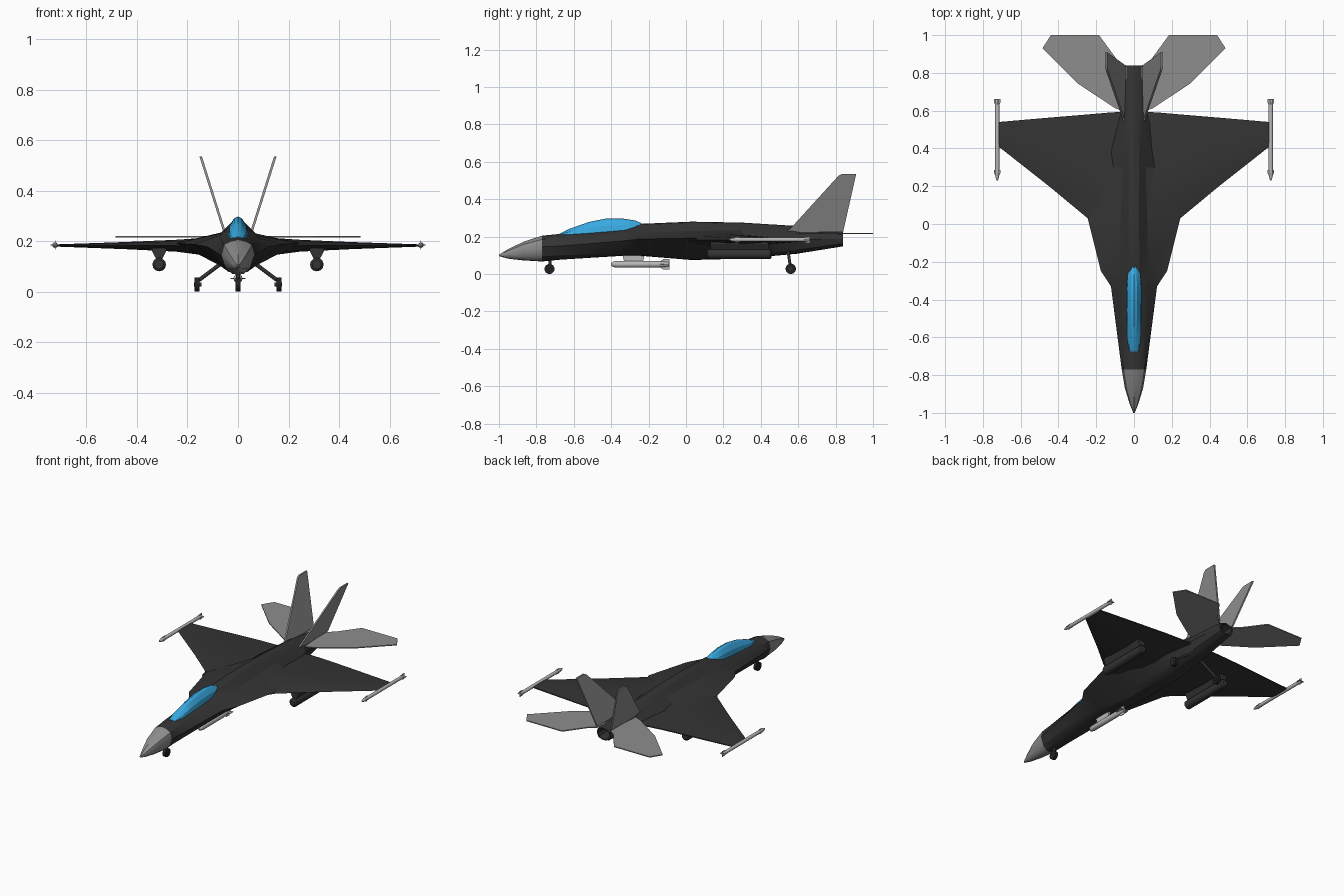
import bpy, bmesh, math
from mathutils import Vector

if "Cube" in bpy.data.objects:
    bpy.data.objects.remove(bpy.data.objects["Cube"])


def material(name, rgb):
    m = bpy.data.materials.new(name)
    m.diffuse_color = (*rgb, 1)
    m.use_nodes = True
    m.node_tree.nodes["Principled BSDF"].inputs["Base Color"].default_value = m.diffuse_color
    return m


DARK = material("charcoal", (0.034, 0.034, 0.034))
GREY = material("mid grey", (0.27, 0.27, 0.27))
LIGHT = material("light grey", (0.48, 0.48, 0.48))
BLUE = material("canopy blue", (0.04, 0.40, 0.75))
BLACK = material("tyre black", (0.015, 0.015, 0.015))


def loft(name, rings, mat, mirror=False, smooth=25):
    """Skin a list of equal-length rings and cap both ends."""
    bm = bmesh.new()
    vs = [[bm.verts.new(p) for p in r] for r in rings]
    n = len(vs[0])
    for a, b in zip(vs, vs[1:]):
        for i in range(n):
            bm.faces.new((a[i], a[(i + 1) % n], b[(i + 1) % n], b[i]))
    bm.faces.new(vs[0])
    bm.faces.new(vs[-1])
    bmesh.ops.recalc_face_normals(bm, faces=bm.faces)
    me = bpy.data.meshes.new(name)
    bm.to_mesh(me)
    bm.free()
    me.materials.append(mat)
    ob = bpy.data.objects.new(name, me)
    bpy.context.collection.objects.link(ob)
    if mirror:
        ob.modifiers.new("mirror", "MIRROR")
    if smooth:
        bpy.ops.object.select_all(action="DESELECT")
        ob.select_set(True)
        bpy.context.view_layer.objects.active = ob
        bpy.ops.object.shade_smooth_by_angle(angle=math.radians(smooth))
    return ob


def sym(y, half):
    """Full ring at y from a right-hand half profile, top to bottom."""
    return [(x, y, z) for x, z in half] + [(-x, y, z) for x, z in half[-2:0:-1]]


def turned(name, profile, cx, cz, mat, mirror=False, n=12):
    """Round body along y from (y, radius) pairs."""
    rings = [[(cx + r * math.cos(2 * math.pi * i / n), y, cz + r * math.sin(2 * math.pi * i / n))
              for i in range(n)] for y, r in profile]
    return loft(name, rings, mat, mirror, 35)


def rod(name, p, q, r, mat, mirror=False, n=10):
    p, q = Vector(p), Vector(q)
    rot = (q - p).to_track_quat("Z", "Y")
    circle = [rot @ Vector((r * math.cos(2 * math.pi * i / n), r * math.sin(2 * math.pi * i / n), 0))
              for i in range(n)]
    return loft(name, [[c + e for c in circle] for e in (p, q)], mat, mirror, 40)


def plate(name, pts, offset, mat, mirror=False):
    """Flat outline thickened by +-offset."""
    o = Vector(offset)
    return loft(name, [[Vector(p) + s * o for p in pts] for s in (-1, 1)], mat, mirror, 0)


# fuselage: y, top, bottom, spine half width, shoulder, chine edge, lower corner
def section(y, zt, zb, s, shx, shz, ex, ez, bx, bz):
    return sym(y, [(0, zt), (s, zt - 0.006), (shx, shz), (ex, ez), (bx, bz), (bx * 0.5, zb + 0.003), (0, zb)])


joint = section(-0.77, .205, .067, .028, .055, .185, .065, .145, .048, .095)
body = [joint,
        section(-0.67, .215, .077, .032, .060, .193, .078, .150, .054, .100),
        section(-0.33, .243, .098, .034, .072, .215, .122, .178, .070, .115),
        section(-0.25, .268, .098, .030, .075, .222, .175, .187, .075, .118),
        section(0.03, .280, .075, .026, .070, .230, .245, .192, .075, .105),
        section(0.30, .275, .082, .026, .062, .235, .150, .185, .070, .105),
        section(0.59, .257, .108, .028, .054, .235, .068, .185, .056, .128),
        section(0.84, .226, .148, .024, .044, .210, .050, .187, .040, .163)]
for y, k in ((0.84, 0.82), (0.76, 0.7)):    # hollow nozzle
    body.append([(x * k, y, 0.187 + (z - 0.187) * k) for x, _, z in body[7]])
loft("fuselage", body, DARK)

# nose cone
loft("nose_cone", [
    section(-1.0, .104, .096, .001, .003, .102, .004, .100, .003, .098),
    section(-0.95, .134, .082, .009, .019, .125, .024, .110, .017, .090),
    section(-0.87, .172, .073, .020, .040, .158, .048, .128, .034, .090),
    joint], GREY, smooth=40)

# canopy
canopy = []
for y, zb, zt, w in ((-.675, .208, .216, .024), (-.62, .208, .243, .036), (-.52, .215, .278, .039),
                     (-.43, .220, .296, .040), (-.34, .228, .297, .040), (-.27, .240, .286, .037),
                     (-.23, .252, .268, .026)):
    h = zt - zb
    canopy.append(sym(y, [(0, zt), (w * .38, zt - h * .1), (w * .85, zt - h * .5), (w, zb), (0, zb)]))
loft("canopy", canopy, BLUE, smooth=20)

# wings: spanwise sections x, leading y, trailing y, top z, bottom z
wing = []
for x, a, b, t, u in ((.05, -.27, .595, .225, .125), (.13, -.13, .590, .213, .143),
                      (.245, .03, .580, .205, .158), (.45, .20, .563, .196, .168),
                      (.717, .41, .540, .187, .178)):
    m, c = (t + u) / 2, b - a
    wing.append([(x, a, m), (x, a + c * .2, m + (t - m) * .75), (x, a + c * .5, t), (x, b, m + .003),
                 (x, b, m - .003), (x, a + c * .5, u), (x, a + c * .2, m + (u - m) * .75)])
loft("wings", wing, DARK, True)

# twin canted fins
fin = [(y, z) for y, z in ((.53, .225), (.56, .245), (.815, .525), (.835, .535), (.91, .535), (.84, .225))]
plate("vertical_tails", [(.05 + (z - .225) * .315, y, z) for y, z in fin], (.005, 0, 0), GREY, True)

# stabilators
plate("tailplanes", [(x, y, .217) for x, y in ((.04, .59), (.10, .613), (.30, .745), (.485, .93),
                                               (.44, 1.0), (.185, 1.0), (.09, .87), (.04, .83))],
      (0, 0, .003), GREY, True)


def cross_fins(name, cx, cz, y0, y1, span, mat, mirror=False):
    """Two pairs of swept fins in a cross."""
    out = [(0, y0), (span, y0 + (y1 - y0) * .6), (span, y1), (-span, y1), (-span, y0 + (y1 - y0) * .6)]
    plate(name + "_flat", [(cx + s, y, cz) for s, y in out], (0, 0, .0015), mat, mirror)
    plate(name + "_upright", [(cx, y, cz + s) for s, y in out], (.0015, 0, 0), mat, mirror)


# wingtip missiles
turned("wingtip_missiles", [(.23, .003), (.245, .009), (.27, .011), (.64, .011), (.66, .008)],
       .724, .184, LIGHT, True)
cross_fins("missile_front_fins", .724, .184, .24, .285, .016, LIGHT, True)
cross_fins("missile_rear_fins", .724, .184, .615, .662, .018, LIGHT, True)

# centreline store and its pylon
turned("centre_store", [(-.40, .006), (-.39, .014), (-.37, .018), (-.16, .018), (-.09, .012)], 0, .052, LIGHT)
cross_fins("store_fins", 0, .052, -.165, -.088, .029, LIGHT)
plate("store_pylon", [(0, -.34, .102), (0, -.33, .066), (0, -.23, .066), (0, -.22, .105)], (.006, 0, 0), LIGHT)

# drop tanks and pylons
turned("drop_tanks", [(.11, .018), (.118, .027), (.45, .027), (.458, .018)], .312, .107, DARK, True)
loft("tank_pylons", [[(.312 + s * w, y, z) for s, y in ((-1, .13), (1, .13), (1, .44), (-1, .44))]
                     for w, z in ((.010, .125), (.028, .160), (.028, .172))], DARK, True, 0)

# landing gear
rod("nose_wheel", (-.010, -.73, .027), (.010, -.73, .027), .027, BLACK, n=16)
rod("nose_leg", (0, -.73, .027), (0, -.725, .085), .008, DARK)
rod("main_wheels", (.153, .56, .028), (.173, .56, .028), .028, BLACK, True, 16)
rod("main_axles", (.145, .56, .028), (.175, .56, .028), .009, DARK, True)
rod("main_legs", (.155, .557, .045), (.045, .545, .128), .008, DARK, True)
